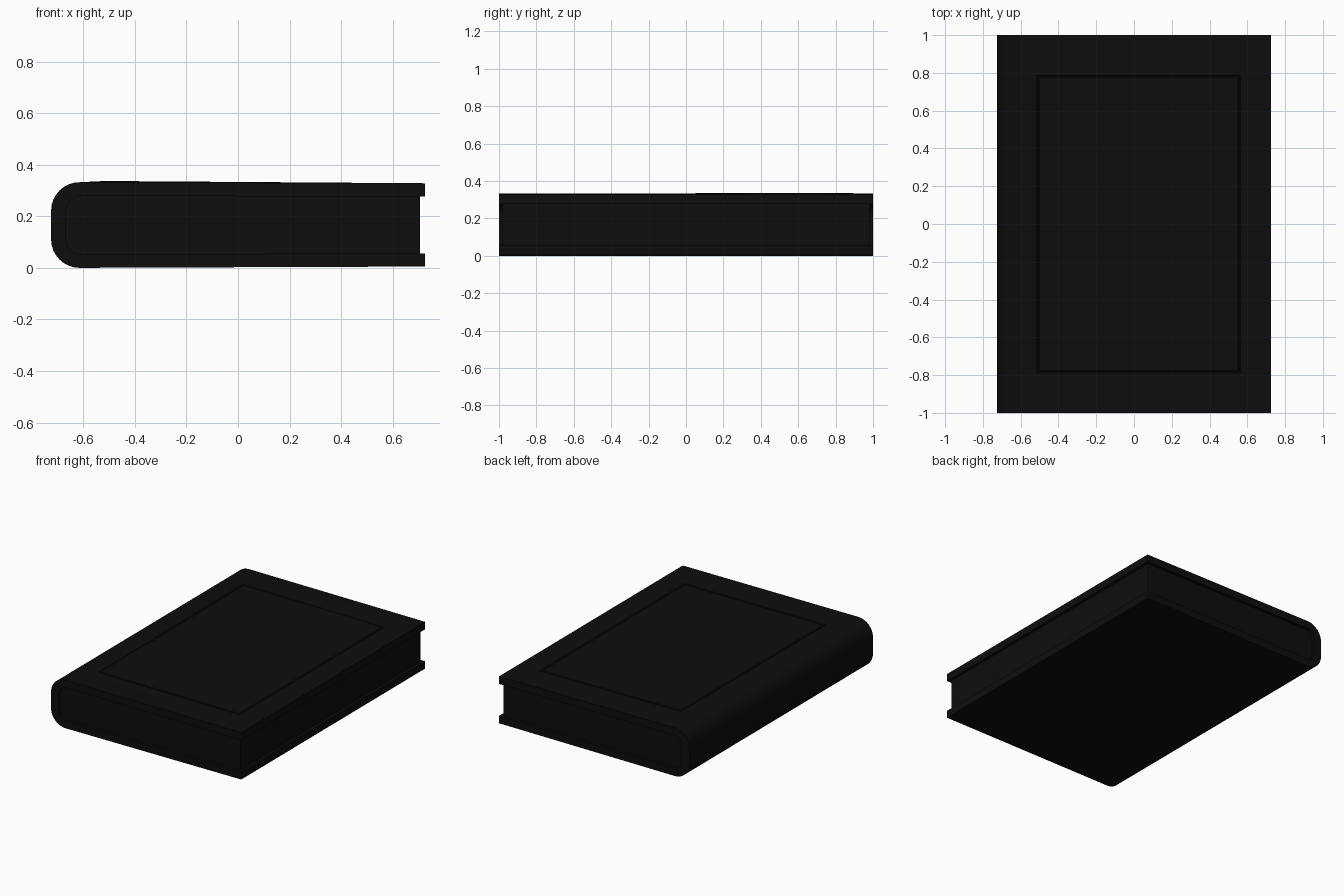
import bpy, bmesh, math
from mathutils import Vector

if "Cube" in bpy.data.objects:
    bpy.data.objects.remove(bpy.data.objects["Cube"])

black = bpy.data.materials.new("black")
black.diffuse_color = (0.004, 0.004, 0.004, 1)
black.use_nodes = True
black.node_tree.nodes["Principled BSDF"].inputs["Base Color"].default_value = black.diffuse_color


def arc(cx, cz, r, a0, a1, n=8):
    return [(cx + r * math.cos(math.radians(a0 + (a1 - a0) * i / n)),
             cz + r * math.sin(math.radians(a0 + (a1 - a0) * i / n))) for i in range(n + 1)]


def extrude_profile(name, pts, half, edit=None):
    """Extrude an x-z profile from y = -half to y = half."""
    bm = bmesh.new()
    face = bm.faces.new([bm.verts.new((x, -half, z)) for x, z in pts])
    ext = bmesh.ops.extrude_face_region(bm, geom=[face])
    moved = [g for g in ext["geom"] if isinstance(g, bmesh.types.BMVert)]
    bmesh.ops.translate(bm, verts=moved, vec=(0, 2 * half, 0))
    bmesh.ops.recalc_face_normals(bm, faces=bm.faces[:])
    if edit:
        edit(bm)
    me = bpy.data.meshes.new(name)
    bm.to_mesh(me)
    bm.free()
    me.materials.append(black)
    ob = bpy.data.objects.new(name, me)
    bpy.context.collection.objects.link(ob)
    bpy.context.view_layer.objects.active = ob
    ob.select_set(True)
    bpy.ops.object.shade_smooth_by_angle(angle=math.radians(30))
    ob.select_set(False)


def tooled_frame(bm):
    """Thin pressed line around the front board."""
    top = max((f for f in bm.faces if f.normal.z > 0.9), key=lambda f: f.calc_area())
    for x_lo, x_hi, y_h, dz in [(-0.515, 0.565, 0.79, 0), (-0.51, 0.56, 0.785, -0.004),
                                (-0.505, 0.555, 0.78, -0.004), (-0.50, 0.55, 0.775, 0)]:
        bmesh.ops.inset_region(bm, faces=[top], thickness=0.002, use_even_offset=True)
        mid = top.calc_center_median()
        for v in top.verts:
            x = x_hi if v.co.x > mid.x else x_lo
            y = y_h if v.co.y > mid.y else -y_h
            z = 0.335 - 0.004 * (x + 0.6) / 1.32 + dz
            if x < 0 and y > 0:
                z += 0.005  # slightly lifted corner
            v.co = Vector((x, y, z))


# Cover: two boards joined by the rounded spine
outer = arc(-0.61, 0.225, 0.11, 90, 180) + arc(-0.61, 0.113, 0.11, 180, 270)
inner = arc(-0.61, 0.113, 0.057, 270, 180) + arc(-0.61, 0.225, 0.057, 180, 90)
outer = [(x - 0.005, z) for x, z in outer]
cover = ([(0.725, 0.331)] + outer + [(0.725, 0.008)]
         + [(0.725, 0.059)] + inner + [(0.725, 0.279)])
extrude_profile("cover", cover, 1.0, tooled_frame)

# Page block, slightly recessed on three sides
pages = ([(0.705, 0.281)] + arc(-0.61, 0.225, 0.059, 90, 180)
         + arc(-0.61, 0.113, 0.059, 180, 270) + [(0.705, 0.057)])
extrude_profile("page_block", pages, 0.98)

# Centre on x and rest on z = 0
for ob in bpy.data.objects:
    ob.location.z = -0.003
